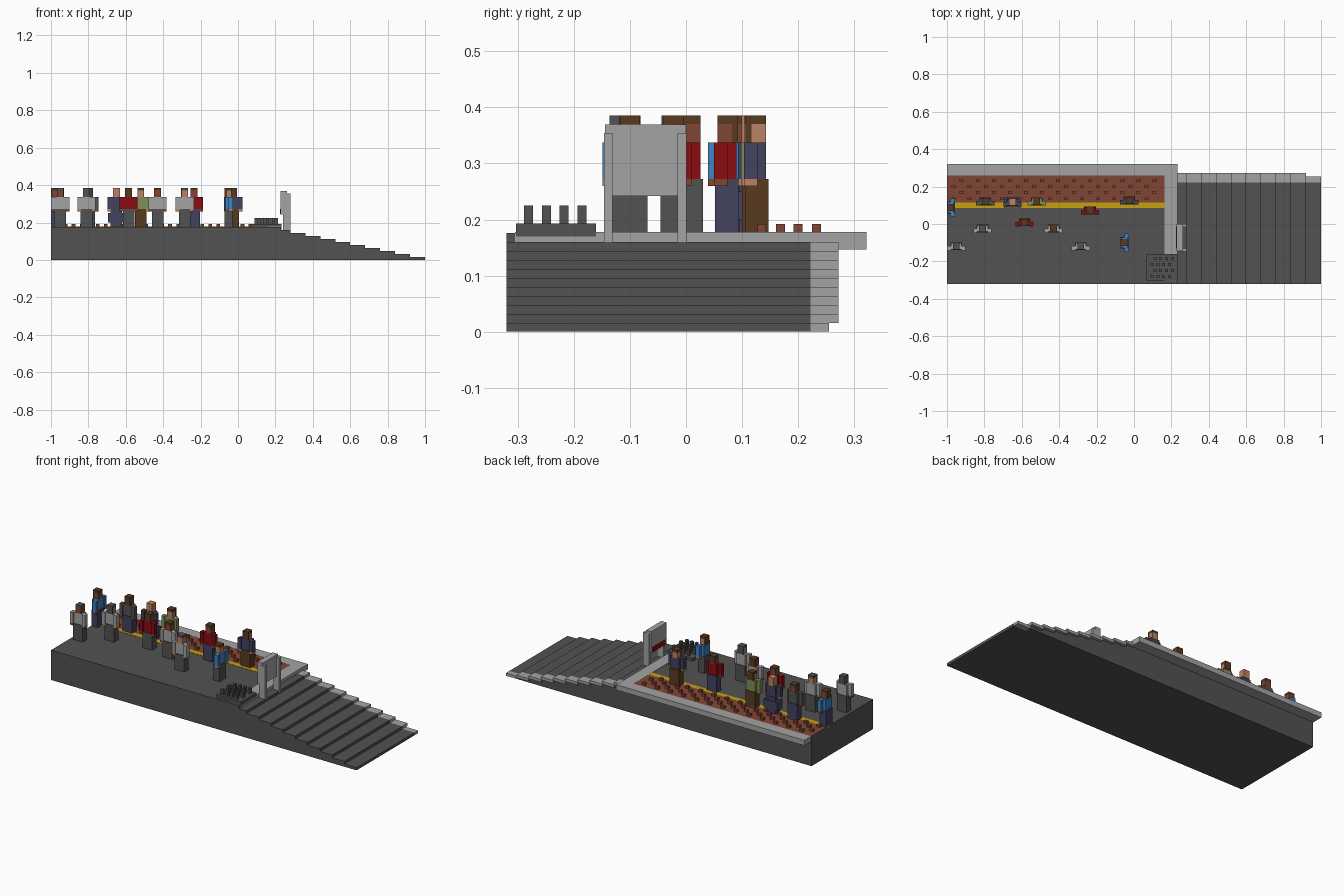
import bpy, bmesh, math
from mathutils import Matrix, Vector

cube = bpy.data.objects.get("Cube")
if cube:
    bpy.data.objects.remove(cube, do_unlink=True)


def srgb(h):
    vals = [int(h[i:i + 2], 16) / 255 for i in (0, 2, 4)]
    return [v / 12.92 if v < 0.04045 else ((v + 0.055) / 1.055) ** 2.4 for v in vals] + [1.0]


COLOURS = {"dark_grey": "525252", "light_grey": "A4A4A4", "brick": "804634", "yellow": "C6A010",
           "red": "8A0C10", "blue": "3F82C4", "navy": "42425F", "green": "80905A",
           "brown": "593A20", "skin": "BC8262"}
MATS = {}
for name, code in COLOURS.items():
    m = bpy.data.materials.new(name)
    m.use_nodes = True
    m.diffuse_color = srgb(code)
    m.node_tree.nodes["Principled BSDF"].inputs["Base Color"].default_value = srgb(code)
    MATS[name] = m


def finish(name, bm, colours):
    bmesh.ops.recalc_face_normals(bm, faces=bm.faces[:])
    me = bpy.data.meshes.new(name)
    bm.to_mesh(me)
    bm.free()
    for c in colours:
        me.materials.append(MATS[c])
    ob = bpy.data.objects.new(name, me)
    bpy.context.collection.objects.link(ob)
    return ob


def add_box(bm, x, y, z, mat=0):
    """Add a box given its (min, max) ranges."""
    lo, hi = Vector((x[0], y[0], z[0])), Vector((x[1], y[1], z[1]))
    mtx = Matrix.Translation((lo + hi) / 2) @ Matrix.Diagonal((*(hi - lo), 1))
    verts = bmesh.ops.create_cube(bm, size=1, matrix=mtx)["verts"]
    for f in {f for v in verts for f in v.link_faces}:
        f.material_index = mat


def boxes(name, colour, *ranges):
    bm = bmesh.new()
    for r in ranges:
        add_box(bm, *r)
    return finish(name, bm, [colour])


TOP, RISE, RUN = 0.176, 0.016, 0.08

# Platform, paving and edging
boxes("platform_body", "dark_grey", ((-1, 0.23), (-0.32, 0.255), (0, TOP)))
boxes("platform_edge", "light_grey",
      ((-1, 0.232), (0.258, 0.322), (0.147, 0.178)),
      ((0.162, 0.232), (-0.305, 0.258), (0.147, 0.178)))
boxes("brick_paving", "brick", ((-1, 0.162), (0.115, 0.258), (0.17, 0.1775)))
boxes("yellow_line", "yellow", ((-1, 0.162), (0.085, 0.115), (0.17, 0.1775)))

# Raised studs on the paving, in staggered rows
studs = []
for row, y in enumerate((0.135, 0.168, 0.2, 0.233)):
    for i in range(13):
        x = -0.965 + 0.086 * i + 0.043 * (row % 2)
        if x < 0.15:
            studs.append(((x - 0.01, x + 0.01), (y - 0.008, y + 0.008), (TOP, 0.192)))
boxes("paving_studs", "brick", *studs)

# Staircase from one extruded profile
profile = [(0.23, 0), (1, 0)]
for i in range(10):
    x = 1 - RUN * i
    profile.append((x, RISE * (i + 1)))
    profile.append((x - RUN if i < 9 else 0.23, RISE * (i + 1)))
bm = bmesh.new()
face = bm.faces.new([bm.verts.new((x, -0.32, z)) for x, z in profile])
ext = bmesh.ops.extrude_face_region(bm, geom=[face])["geom"]
bmesh.ops.translate(bm, vec=(0, 0.542, 0), verts=[v for v in ext if isinstance(v, bmesh.types.BMVert)])
finish("stairs", bm, ["dark_grey"])

# Pale ends of the steps, the lower part of the flight staying dark
ends = []
for i in range(10):
    x1 = 1 - RUN * i
    x0 = x1 - RUN if i < 9 else 0.23
    ends.append(((x0, x1), (0.222, 0.255 if i == 0 else 0.272), (RISE * i, RISE * (i + 1))))
boxes("step_ends", "light_grey", *ends)
boxes("stair_backing", "dark_grey",
      *[((x[0], x[1]), (0.222, 0.255), (0, z[0])) for x, y, z in ends[1:]])

# Studded pad beside the stairs
boxes("pad", "dark_grey", ((0.068, 0.233), (-0.303, -0.16), (0.17, 0.193)))
pegs = []
for row, y in enumerate((-0.281, -0.249, -0.217, -0.185)):
    for i in range(4):
        x = 0.095 + 0.032 * i + 0.016 * (row % 2)
        pegs.append(((x - 0.008, x + 0.008), (y - 0.008, y + 0.008), (0.19, 0.225)))
boxes("pad_pegs", "dark_grey", *pegs)

# Sign at the head of the stairs
boxes("sign_panel", "light_grey", ((0.228, 0.262), (-0.144, 0), (0.242, 0.369)))
boxes("sign_posts", "light_grey",
      ((0.24, 0.28), (-0.146, -0.131), (0.147, 0.354)),
      ((0.24, 0.28), (-0.015, 0.001), (0.147, 0.354)))
boxes("sign_stripe", "red", ((0.224, 0.229), (-0.13, -0.014), (0.245, 0.273)))


def person(name, x, y, shirt, legs, hair, skin="skin", turn=0, face=-1, dress=False):
    """Blocky figure; face is the y direction it looks in before turning."""
    bm = bmesh.new()
    if dress:
        add_box(bm, (-0.03, 0.03), (-0.02, 0.02), (0.176, 0.21), 1)
        add_box(bm, (-0.045, 0.045), (-0.026, 0.026), (0.2, 0.25), 1)
    add_box(bm, (-0.031, 0.031), (-0.02, 0.022), (0.176, 0.272), 1)        # legs
    add_box(bm, (-0.029, 0.029), (-0.016, 0.018), (0.272, 0.337), 0)       # torso
    for s in (-1, 1):
        a, b = sorted((s * 0.029, s * 0.049))
        add_box(bm, (a, b), (-0.022, 0.002), (0.272, 0.337), 0)            # arms
        add_box(bm, (a, b), (-0.022, 0.002), (0.26, 0.272), 3)             # hands
    add_box(bm, (-0.018, 0.018), (-0.016, 0.018), (0.337, 0.37), 3)        # head
    add_box(bm, (-0.018, 0.018), (-0.016, 0.018), (0.37, 0.385), 2)        # hair
    back = (0.01, 0.021) if face < 0 else (-0.019, -0.008)
    add_box(bm, (-0.0185, 0.0185), back, (0.337, 0.385), 2)
    ob = finish(name, bm, [shirt, legs, hair, skin])
    ob.location = (x, y, 0)
    ob.rotation_euler.z = math.radians(turn)


PEOPLE = [
    (-0.95, -0.12, "light_grey", "dark_grey", "dark_grey", "brick", 0, -1),
    (-0.81, -0.025, "light_grey", "dark_grey", "dark_grey", "skin", 0, 1),
    (-0.585, 0.008, "red", "dark_grey", "brown", "brick", 0, 1),
    (-0.43, -0.025, "light_grey", "dark_grey", "brown", "brick", 0, -1),
    (-0.285, -0.12, "light_grey", "dark_grey", "dark_grey", "skin", 0, -1),
    (-0.235, 0.072, "red", "navy", "brown", "brick", 0, -1),
    (-0.05, -0.1, "blue", "dark_grey", "brown", "skin", 90, -1),
    (-0.025, 0.125, "navy", "brown", "brown", "skin", 0, 1),
    (-0.52, 0.12, "green", "brown", "brown", "skin", 0, -1),
    (-0.795, 0.12, "dark_grey", "navy", "brown", "brick", 0, 1),
    (-0.978, 0.088, "blue", "navy", "brown", "brick", 90, -1),
]
for n, (x, y, shirt, legs, hair, skin, turn, face) in enumerate(PEOPLE, 1):
    person(f"passenger_{n}", x, y, shirt, legs, hair, skin, turn, face)
person("passenger_in_dress", -0.65, 0.115, "navy", "navy", "skin", dress=True)
